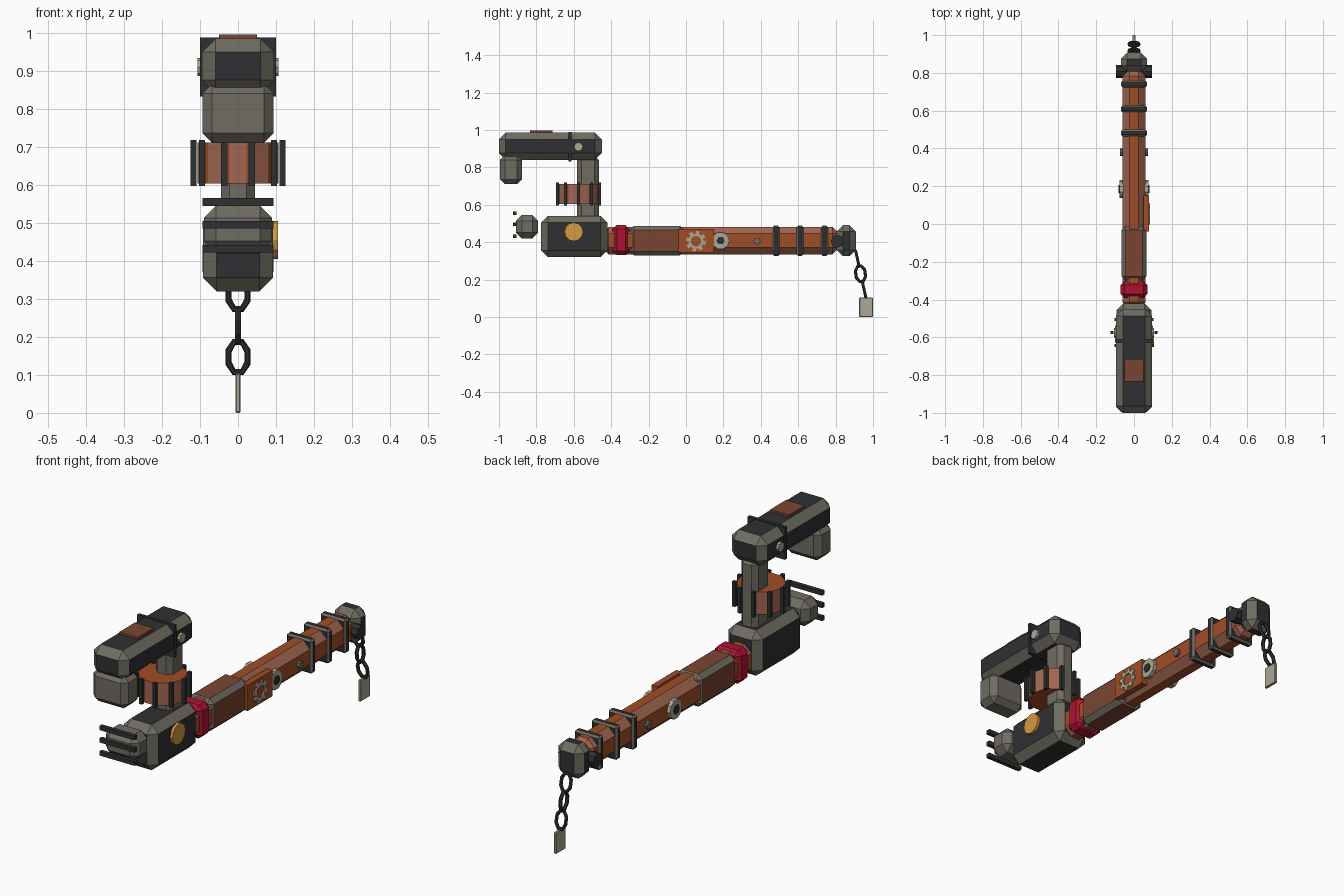
import bpy, bmesh, math
from mathutils import Matrix, Vector

if "Cube" in bpy.data.objects:
    bpy.data.objects.remove(bpy.data.objects["Cube"], do_unlink=True)


def material(name, r, g, b):
    m = bpy.data.materials.new(name)
    m.use_nodes = True
    m.diffuse_color = (r, g, b, 1)
    m.node_tree.nodes["Principled BSDF"].inputs["Base Color"].default_value = (r, g, b, 1)
    return m


DARK = material("dark steel", .028, .030, .032)
GREY = material("worn grey steel", .16, .15, .12)
ORANGE = material("orange wood", .36, .075, .020)
COPPER = material("pale copper", .36, .135, .085)
RED = material("red wrap", .42, .006, .032)
GOLD = material("gold", .66, .32, .055)
PALE = material("pale metal", .42, .385, .30)
BROWN = material("brown leather", .195, .060, .031)


def finish(bm, name, mats, rule=None):
    """Turn a bmesh into an object, choosing the second material by rule."""
    bmesh.ops.recalc_face_normals(bm, faces=bm.faces)
    bm.normal_update()
    for f in bm.faces:
        f.material_index = 1 if rule and rule(f) else 0
    me = bpy.data.meshes.new(name)
    bm.to_mesh(me)
    bm.free()
    for m in mats:
        me.materials.append(m)
    ob = bpy.data.objects.new(name, me)
    bpy.context.collection.objects.link(ob)
    return ob


def is_bevel(f):
    return max(abs(c) for c in f.normal) < .99


def box(name, x, y, z, mat, edge=None, bevel=0):
    """Box between (min, max) ranges, with chamfers in the edge material."""
    bm = bmesh.new()
    bmesh.ops.create_cube(bm, size=1)
    for v in bm.verts:
        v.co = Vector([(a + b) / 2 + c * (b - a) for (a, b), c in zip((x, y, z), v.co)])
    if bevel:
        bmesh.ops.bevel(bm, geom=bm.edges[:], offset=bevel, segments=1,
                        affect='EDGES', clamp_overlap=True)
    return finish(bm, name, [mat, edge or mat], is_bevel)


def disc(name, x0, x1, y, z, r, sides, mat):
    """Short prism lying along the x axis."""
    bm = bmesh.new()
    m = Matrix.Translation(((x0 + x1) / 2, y, z)) @ Matrix.Rotation(math.pi / 2, 4, 'Y')
    bmesh.ops.create_cone(bm, cap_ends=True, segments=sides, radius1=r, radius2=r,
                          depth=abs(x1 - x0), matrix=m)
    return finish(bm, name, [mat])


def ring(name, x0, x1, y, z, r_in, r_out, sides, mat, teeth=False):
    """Flat ring facing x; with teeth every other outer segment stands out."""
    bm = bmesh.new()

    def vert(x, r, i):
        a = 2 * math.pi * i / sides
        return bm.verts.new((x, y + r * math.cos(a), z + r * math.sin(a)))
    for i in range(sides):
        out = r_out * (1.35 if teeth and i % 2 else 1)
        quad = [[vert(x, r, j) for r, j in ((r_in, i), (out, i), (out, i + 1), (r_in, i + 1))]
                for x in (x0, x1)]
        bm.faces.new(quad[0][::-1])
        bm.faces.new(quad[1])
        for k in range(4):
            n = (k + 1) % 4
            bm.faces.new((quad[0][k], quad[0][n], quad[1][n], quad[1][k]))
    return finish(bm, name, [mat])


def link(name, y, z, sideways, tilt):
    """Eight-sided elongated chain link."""
    bm = bmesh.new()
    n, m, loops = 8, 6, []
    turn = Matrix.Translation((0, y, z)) @ Matrix.Rotation(tilt, 4, 'X')
    if sideways:
        turn = turn @ Matrix.Rotation(math.pi / 2, 4, 'Z')
    for i in range(n):
        a = 2 * math.pi * (i + .5) / n
        loop = []
        for j in range(m):
            b = 2 * math.pi * j / m
            r = .009 * math.cos(b)
            p = Vector(((.027 + r) * math.cos(a), .009 * math.sin(b), (.044 + r) * math.sin(a)))
            loop.append(bm.verts.new(turn @ p))
        loops.append(loop)
    for i in range(n):
        for j in range(m):
            p, q, k = loops[i], loops[(i + 1) % n], (j + 1) % m
            bm.faces.new((p[j], q[j], q[k], p[k]))
    return finish(bm, name, [DARK])


# Upper arm, its collar, top pad, bolts and downturned nose
box("upper_arm", (-.095, .095), (-1, -.45), (.84, .985), DARK, GREY, .036)
box("arm_collar", (-.1, .1), (-.628, -.612), (.832, .988), DARK)
box("top_pad", (-.05, .05), (-.835, -.715), (.975, .996), BROWN)
box("nose_block", (-.094, .094), (-.995, -.877), (.71, .866), GREY, GREY, .026)
for side, s in (("left", 1), ("right", -1)):
    disc(side + "_arm_bolt", s * .08, s * .107, -.575, .91, .024, 8, PALE)

# Upright post
box("post", (-.045, .045), (-.582, -.466), (.5, .86), GREY, GREY, .022)

# Drum: broad copper panels between narrow orange strips
DRUM_Y, DRUM_R = -.575, .107
bm = bmesh.new()
angles = [math.radians(36 * k + d) for k in range(10) for d in (-6, 6)]
rows = [[bm.verts.new((DRUM_R * math.cos(a), DRUM_Y + DRUM_R * math.sin(a), z)) for a in angles]
        for z in (.603, .712)]
for row in rows:
    bm.faces.new(row)
for i in range(len(angles)):
    j = (i + 1) % len(angles)
    bm.faces.new((rows[0][i], rows[0][j], rows[1][j], rows[1][i]))
finish(bm, "drum", [ORANGE, COPPER],
       lambda f: len(f.verts) == 4 and max(e.calc_length() for e in f.edges if
                                           abs(e.verts[0].co.z - e.verts[1].co.z) < .01) > .03)
for k in range(10):
    a = math.radians(36 * k)
    x, y = .117 * math.cos(a), DRUM_Y + .117 * math.sin(a)
    box("drum_rod", (x - .008, x + .008), (y - .008, y + .008), (.597, .718), DARK)

# Main body, round badge, front knob and its cross bars
box("main_body", (-.092, .092), (-.775, -.42), (.32, .54), DARK, GREY, .036)
disc("round_badge", .085, .105, -.6, .455, .05, 12, GOLD)
box("front_knob", (-.09, .09), (-.91, -.79), (.42, .545), GREY, GREY, .032)
for z in (.555, .495, .432):
    box("cross_bar", (-.094, .094), (-.925, -.905), (z - .01, z + .01), DARK)

# Handle, red collar and leather grip
box("handle", (-.06, .06), (-.45, .82), (.335, .481), ORANGE, COPPER, .036)
box("red_collar", (-.071, .071), (-.392, -.302), (.33, .491), RED, RED, .022)
box("grip", (-.066, .066), (-.3, -.01), (.329, .487), BROWN, GREY, .022)

# Side plate with cog ornament
box("side_plate", (.05, .08), (-.04, .15), (.345, .47), ORANGE)
ring("cog_ornament", .079, .086, .053, .405, .028, .041, 16, PALE, True)

# Washers and studs on both sides of the handle
for side, s in (("left", 1), ("right", -1)):
    ring(side + "_washer", s * .055, s * .077, .185, .408, .02, .047, 10, PALE)
    disc(side + "_washer_nut", s * .055, s * .081, .185, .408, .022, 6, DARK)
    disc(side + "_stud", s * .05, s * .073, .38, .405, .019, 8, GREY)

# Handle bands
for y in (.482, .61, .74):
    box("handle_band", (-.069, .069), (y - .018, y + .018), (.325, .489), DARK, GREY, .009)

# End cap with its cross pin
disc("cross_pin", -.094, .094, .808, .405, .034, 8, DARK)
box("end_cap", (-.07, .07), (.805, .908), (.325, .491), DARK, GREY, .034)

# Hanging chain and tag
link("upper_link", .916, .313, False, .22)
link("middle_link", .933, .231, True, .15)
link("lower_link", .952, .147, False, .22)
box("tag", (-.007, .007), (.926, 1), (0, .104), PALE, PALE, .003)
